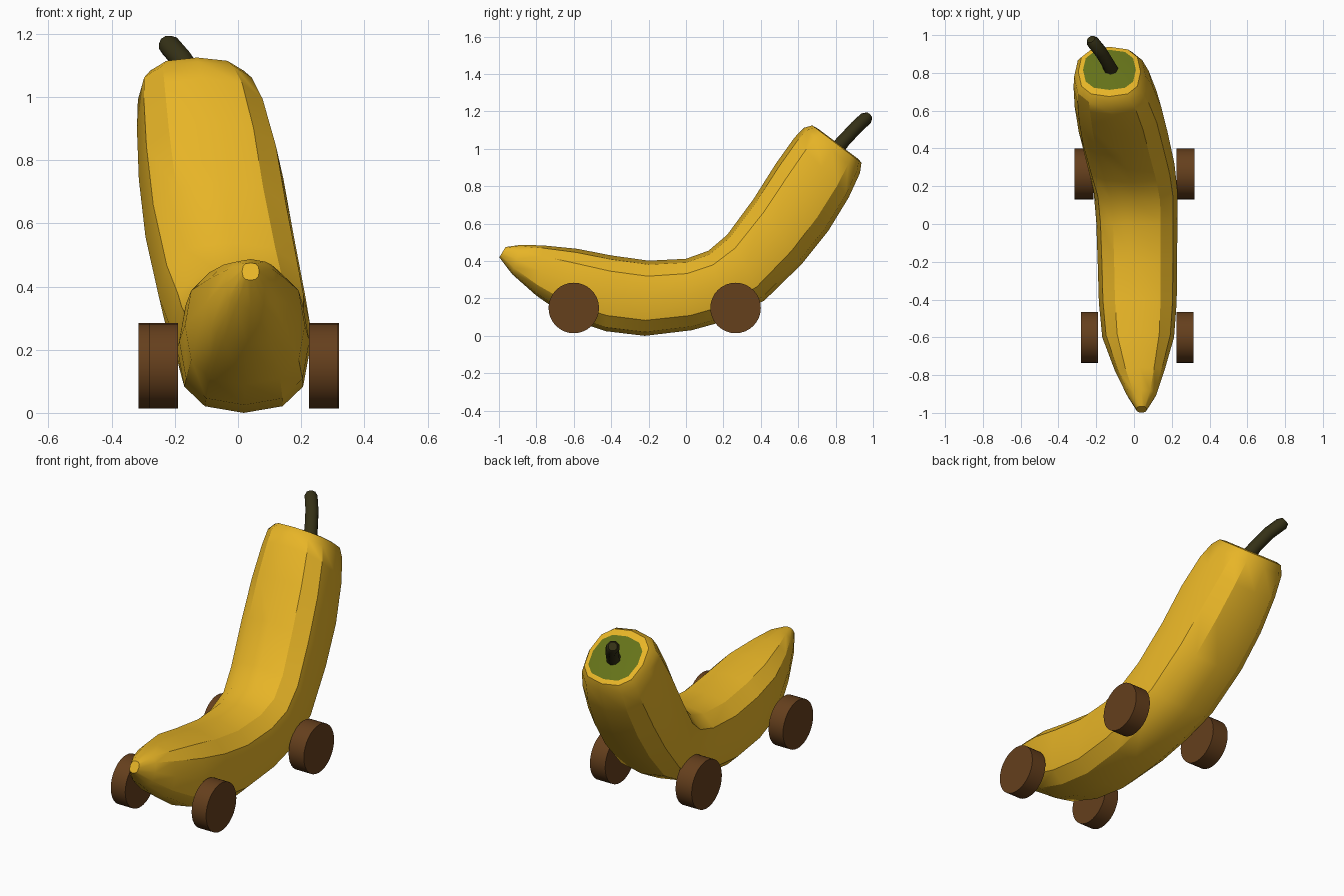
import bpy, bmesh, math
from mathutils import Vector

if "Cube" in bpy.data.objects:
    bpy.data.objects.remove(bpy.data.objects["Cube"])


def material(name, rgb):
    m = bpy.data.materials.new(name)
    m.diffuse_color = (*rgb, 1)
    m.use_nodes = True
    m.node_tree.nodes["Principled BSDF"].inputs["Base Color"].default_value = m.diffuse_color
    return m


YELLOW = material("banana yellow", (0.80, 0.46, 0.02))
GREEN = material("unripe green", (0.13, 0.17, 0.01))
DARK = material("stem dark", (0.035, 0.03, 0.008))
BROWN = material("wheel brown", (0.13, 0.05, 0.012))


def finish(bm, name, mats, angle):
    bmesh.ops.recalc_face_normals(bm, faces=bm.faces)
    me = bpy.data.meshes.new(name)
    bm.to_mesh(me)
    bm.free()
    ob = bpy.data.objects.new(name, me)
    bpy.context.collection.objects.link(ob)
    for m in mats:
        me.materials.append(m)
    bpy.ops.object.select_all(action='DESELECT')
    ob.select_set(True)
    bpy.context.view_layer.objects.active = ob
    bpy.ops.object.shade_smooth_by_angle(angle=math.radians(angle))
    return ob


def loft(rings, bm):
    """Skin a list of point rings and close both ends; returns the end face."""
    vs = [[bm.verts.new(p) for p in r] for r in rings]
    n = len(vs[0])
    for a, b in zip(vs, vs[1:]):
        for i in range(n):
            j = (i + 1) % n
            bm.faces.new((a[i], a[j], b[j], b[i]))
    bm.faces.new(vs[0])
    return bm.faces.new(vs[-1])


def spow(v, e):
    return math.copysign(abs(v) ** e, v)


# banana body: top (y, z), bottom (y, z), centre x, half width
STATIONS = [
    (-0.965, 0.475, -0.998, 0.42, 0.04, 0.027),
    (-0.88, 0.487, -0.93, 0.33, 0.04, 0.078),
    (-0.76, 0.483, -0.80, 0.215, 0.03, 0.130),
    (-0.58, 0.465, -0.62, 0.09, 0.022, 0.190),
    (-0.40, 0.43, -0.43, 0.025, 0.02, 0.206),
    (-0.20, 0.402, -0.22, 0.0, 0.018, 0.210),
    (0.00, 0.412, 0.03, 0.03, 0.015, 0.215),
    (0.12, 0.455, 0.23, 0.085, 0.008, 0.222),
    (0.22, 0.54, 0.42, 0.19, -0.018, 0.232),
    (0.36, 0.73, 0.62, 0.385, -0.058, 0.235),
    (0.48, 0.92, 0.76, 0.56, -0.085, 0.229),
    (0.58, 1.06, 0.87, 0.74, -0.110, 0.210),
    (0.63, 1.112, 0.93, 0.87, -0.127, 0.190),
    (0.675, 1.125, 0.938, 0.925, -0.13, 0.165),
    (0.71, 1.105, 0.922, 0.945, -0.13, 0.140),
]
SIDES = 12
rings = []
for ty, tz, by, bz, xc, hw in STATIONS:
    top, bot = Vector((xc, ty, tz)), Vector((xc, by, bz))
    mid, up = (top + bot) / 2, (top - bot) / 2
    rings.append([
        mid + up * spow(math.sin(t), 0.77) + Vector((hw * spow(math.cos(t), 0.77), 0, 0))
        for t in (math.tau * i / SIDES for i in range(SIDES))])
bm = bmesh.new()
cap = loft(rings, bm)
cap.material_index = 1
finish(bm, "banana_body", [YELLOW, GREEN], 32)

# stem: tapered tube following a slightly bent path
path = [((-0.11, 0.79, 0.98), 0.042), ((-0.135, 0.845, 1.045), 0.036),
        ((-0.175, 0.91, 1.115), 0.036), ((-0.217, 0.962, 1.163), 0.036),
        ((-0.228, 0.978, 1.177), 0.024)]
axis = Vector((-0.1, 0.16, 0.16)).normalized()
u = axis.cross(Vector((1, 0, 0))).normalized()
v = axis.cross(u)
bm = bmesh.new()
loft([[Vector(c) + r * (u * math.cos(t) + v * math.sin(t))
       for t in (math.tau * i / 8 for i in range(8))] for c, r in path], bm)
finish(bm, "stem", [DARK], 50)

# four wheels: inner and outer x, y
for name, x0, x1, y in (("front_left_wheel", -0.28, -0.19, -0.60),
                        ("front_right_wheel", 0.225, 0.315, -0.60),
                        ("rear_left_wheel", -0.315, -0.215, 0.265),
                        ("rear_right_wheel", 0.225, 0.32, 0.265)):
    bm = bmesh.new()
    loft([[Vector((x, y + 0.135 * math.cos(t), 0.149 + 0.135 * math.sin(t)))
           for t in (math.tau * i / 32 for i in range(32))] for x in (x0, x1)], bm)
    finish(bm, name, [BROWN], 30)
